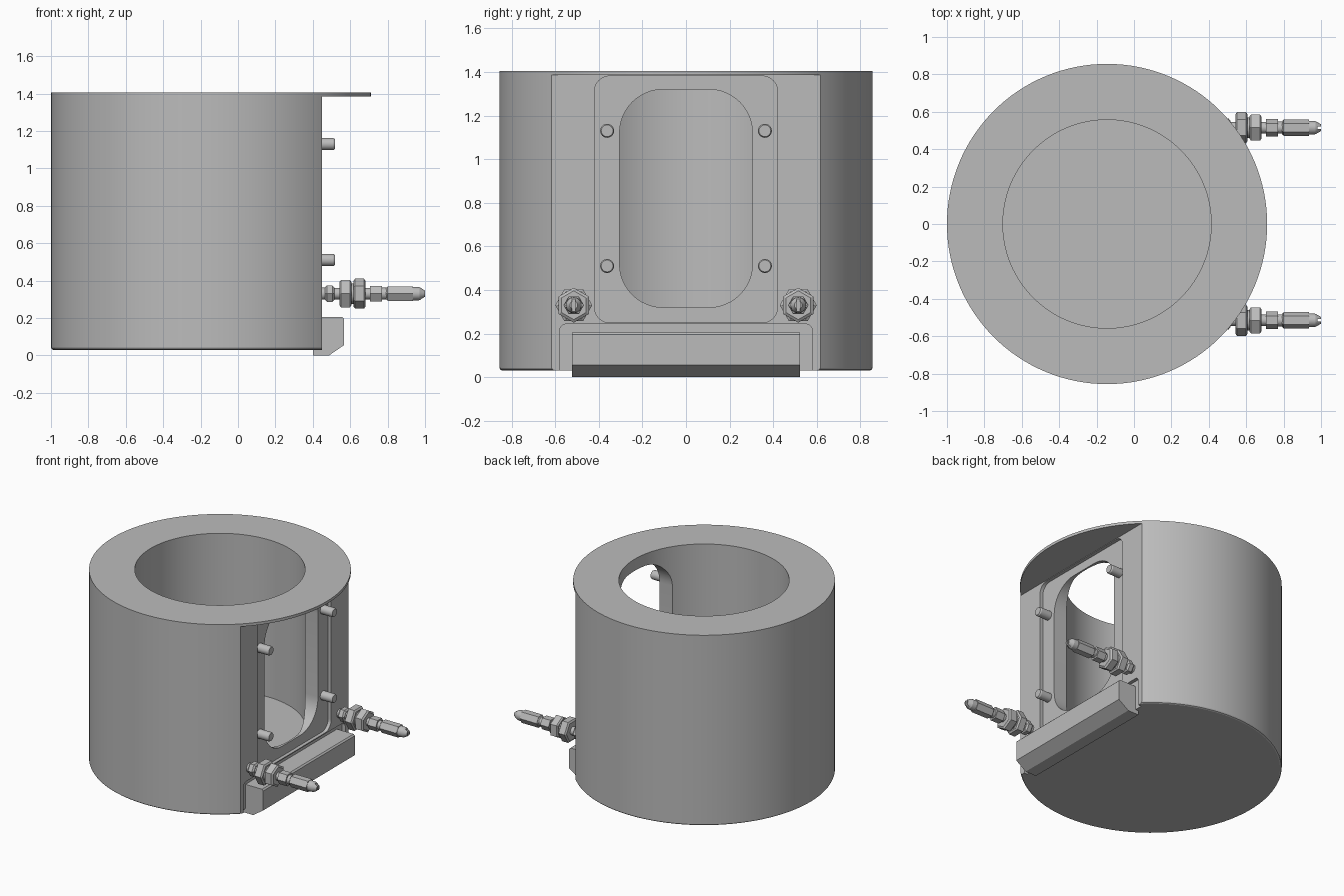
import bpy, bmesh
from math import pi, cos, sin, radians
from mathutils import Matrix, Vector

if "Cube" in bpy.data.objects:
    bpy.data.objects.remove(bpy.data.objects["Cube"])

GREY = (0.5, 0.5, 0.5, 1)
metal = bpy.data.materials.new("grey metal")
metal.use_nodes = True
metal.diffuse_color = GREY
metal.node_tree.nodes["Principled BSDF"].inputs["Base Color"].default_value = GREY

AXIS_X = -0.144   # centre of the drum
FLAT = 0.45       # flat front plane of the drum
R, BORE, TOP = 0.856, 0.557, 1.385


def finish(bm, name, smooth=True):
    bmesh.ops.remove_doubles(bm, verts=bm.verts, dist=1e-5)
    bmesh.ops.recalc_face_normals(bm, faces=bm.faces)
    mesh = bpy.data.meshes.new(name)
    bm.to_mesh(mesh)
    bm.free()
    mesh.materials.append(metal)
    ob = bpy.data.objects.new(name, mesh)
    bpy.context.collection.objects.link(ob)
    if smooth:
        shade(ob)
    return ob


def shade(ob):
    bpy.ops.object.select_all(action='DESELECT')
    ob.select_set(True)
    bpy.context.view_layer.objects.active = ob
    bpy.ops.object.shade_smooth_by_angle(angle=radians(25))


def lathe(name, profile, closed=False, steps=128):
    """Revolve (radius, z) points about the drum axis."""
    bm = bmesh.new()
    vs = [bm.verts.new((AXIS_X + r, 0, z)) for r, z in profile]
    pairs = list(zip(vs, vs[1:])) + ([(vs[-1], vs[0])] if closed else [])
    edges = [bm.edges.new(p) for p in pairs]
    bmesh.ops.spin(bm, geom=vs + edges, cent=(AXIS_X, 0, 0), axis=(0, 0, 1),
                   angle=2 * pi, steps=steps, use_duplicate=False)
    return finish(bm, name)


def prism(name, points, direction):
    """Extrude a closed outline of 3D points."""
    bm = bmesh.new()
    face = bm.faces.new([bm.verts.new(p) for p in points])
    new = bmesh.ops.extrude_face_region(bm, geom=[face])["geom"]
    bmesh.ops.translate(bm, vec=direction,
                        verts=[g for g in new if isinstance(g, bmesh.types.BMVert)])
    return finish(bm, name)


def rounded_slab(name, half, z0, z1, rad, x0, x1):
    """Rounded rectangle in the y-z plane, running from x0 to x1."""
    pts = []
    corners = [(half, z1), (-half, z1), (-half, z0), (half, z0)]
    for q, (y, z) in enumerate(corners):
        cy = y - rad if y > 0 else y + rad
        cz = z - rad if z == z1 else z + rad
        for i in range(13):
            a = (q + i / 12) * pi / 2
            pts.append((x0, cy + rad * cos(a), cz + rad * sin(a)))
    return prism(name, pts, (x1 - x0, 0, 0))


def cut(target, cutter):
    mod = target.modifiers.new("cut", 'BOOLEAN')
    mod.operation, mod.solver, mod.object = 'DIFFERENCE', 'EXACT', cutter
    bpy.context.view_layer.objects.active = target
    bpy.ops.object.modifier_apply(modifier=mod.name)
    bpy.data.objects.remove(cutter)


def add_rod(bm, x0, x1, r0, r1, sides, y, z, turn=0.0):
    """Cylinder, cone or hexagon along x."""
    mat = (Matrix.Translation(((x0 + x1) / 2, y, z)) @ Matrix.Rotation(pi / 2, 4, 'Y')
           @ Matrix.Rotation(turn, 4, 'Z'))
    bmesh.ops.create_cone(bm, cap_ends=True, segments=sides, radius1=r0, radius2=r1,
                          depth=x1 - x0, matrix=mat)


# Drum with a blind bore, a flat front, recesses and a window
drum = lathe("drum", [(0, 0.03), (0.844, 0.03), (0.852, 0.034), (R, 0.042), (R, TOP),
                      (BORE, TOP), (BORE, 0.27), (0, 0.27)])
cut(drum, prism("flat_cutter", [(FLAT, -1, -1), (FLAT, 1, -1), (FLAT, 1, 2), (FLAT, -1, 2)],
                (1, 0, 0)))
cut(drum, rounded_slab("panel_cutter", 0.42, 0.25, 1.381, 0.07, FLAT - 0.025, 0.6))
cut(drum, rounded_slab("window_cutter", 0.305, 0.32, 1.32, 0.2, 0.0, 0.6))
cut(drum, rounded_slab("bracket_cutter", 0.58, -0.2, 0.243, 0.03, 0.425, 0.6))
shade(drum)

# Overhanging round top plate
lathe("top_plate", [(R, TOP), (R, 1.405), (BORE, 1.405), (BORE, TOP)], closed=True)

# Bracket bar hooked under the front edge
profile = [(0.425, 0.205), (0.557, 0.205), (0.567, 0.195), (0.567, 0.055), (0.487, 0.0),
           (0.4, 0.0), (0.4, 0.031), (0.425, 0.031)]
prism("bracket_bar", [(x, -0.522, z) for x, z in profile], (0, 1.044, 0))

# Four window pins
for side, y in (("left", 0.362), ("right", -0.362)):
    for level, z in (("lower", 0.51), ("upper", 1.13)):
        bm = bmesh.new()
        add_rod(bm, 0.41, 0.51, 0.032, 0.032, 24, y, z)
        add_rod(bm, 0.51, 0.518, 0.032, 0.027, 24, y, z)
        finish(bm, f"{level}_{side}_pin")

# Hose fittings: (start, end, radius, end radius, sides, turn)
POINT_UP = 0.0
FLAT_UP = pi / 6
SEGMENTS = [
    (0.42, 0.47, 0.032, 0.032, 24, 0),
    (0.465, 0.475, 0.038, 0.05, 6, POINT_UP),
    (0.475, 0.505, 0.05, 0.05, 6, POINT_UP),
    (0.505, 0.515, 0.05, 0.038, 6, POINT_UP),
    (0.51, 0.55, 0.03, 0.03, 24, 0),
    (0.543, 0.551, 0.072, 0.085, 6, POINT_UP),
    (0.551, 0.598, 0.085, 0.085, 6, POINT_UP),
    (0.598, 0.606, 0.085, 0.072, 6, POINT_UP),
    (0.6, 0.622, 0.055, 0.055, 24, 0),
    (0.618, 0.626, 0.07, 0.08, 6, FLAT_UP),
    (0.626, 0.674, 0.08, 0.08, 6, FLAT_UP),
    (0.674, 0.683, 0.08, 0.066, 6, FLAT_UP),
    (0.68, 0.71, 0.03, 0.03, 24, 0),
    (0.705, 0.771, 0.047, 0.047, 6, POINT_UP),
    (0.771, 0.8, 0.032, 0.032, 24, 0),
    (0.792, 0.8, 0.035, 0.042, 6, POINT_UP),
    (0.8, 0.935, 0.045, 0.045, 6, POINT_UP),
]
for side, y in (("left", 0.515), ("right", -0.515)):
    bm = bmesh.new()
    for x0, x1, r0, r1, sides, turn in SEGMENTS:
        add_rod(bm, x0, x1, r0, r1, sides, y, 0.33, turn)
    finish(bm, f"{side}_fitting")

    # Slotted nozzle tip
    bm = bmesh.new()
    add_rod(bm, 0.93, 0.97, 0.037, 0.035, 24, y, 0.33)
    add_rod(bm, 0.97, 1.0, 0.035, 0.018, 24, y, 0.33)
    tip = finish(bm, f"{side}_nozzle_tip")
    slot = [(0.98, y - 0.007, 0.2), (1.1, y - 0.007, 0.2),
            (1.1, y + 0.007, 0.2), (0.98, y + 0.007, 0.2)]
    cut(tip, prism("slot_cutter", slot, (0, 0, 0.3)))
    shade(tip)
